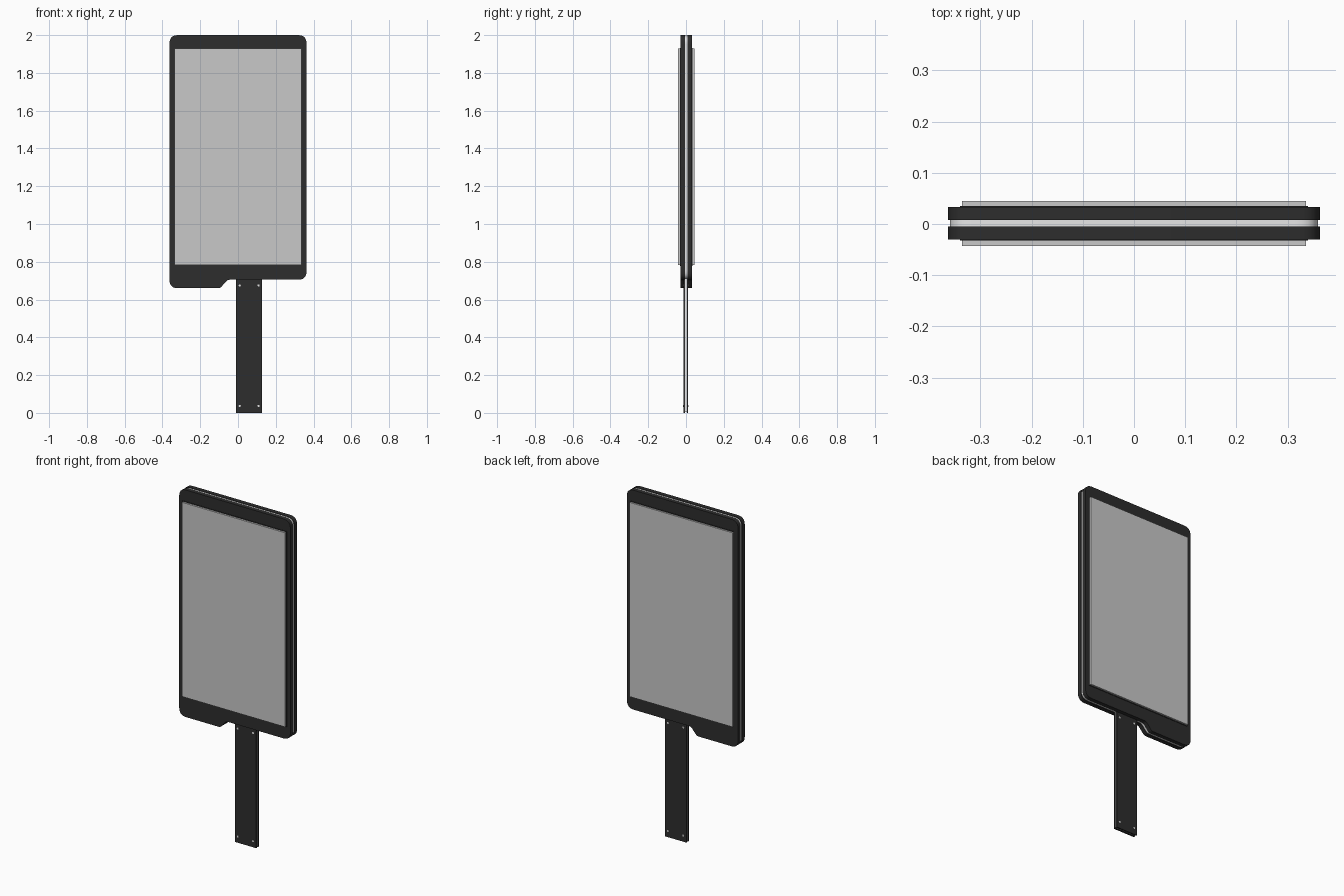
import bpy, bmesh, math
from mathutils import Vector

cube = bpy.data.objects.get("Cube")
if cube:
    bpy.data.objects.remove(cube, do_unlink=True)


def material(name, rgb, rough=0.6):
    m = bpy.data.materials.new(name)
    m.use_nodes = True
    m.diffuse_color = (*rgb, 1)
    bsdf = m.node_tree.nodes["Principled BSDF"]
    bsdf.inputs["Base Color"].default_value = (*rgb, 1)
    bsdf.inputs["Roughness"].default_value = rough
    return m


BLACK = material("black metal", (0.026, 0.026, 0.026))
GREY = material("screen grey", (0.58, 0.58, 0.58))
WHITE = material("light white", (0.85, 0.85, 0.85))


def finish(name, bm, mat, smooth=True):
    bmesh.ops.recalc_face_normals(bm, faces=bm.faces)
    mesh = bpy.data.meshes.new(name)
    bm.to_mesh(mesh)
    bm.free()
    mesh.materials.append(mat)
    obj = bpy.data.objects.new(name, mesh)
    bpy.context.collection.objects.link(obj)
    if smooth:
        bpy.ops.object.select_all(action="DESELECT")
        obj.select_set(True)
        bpy.context.view_layer.objects.active = obj
        bpy.ops.object.shade_smooth_by_angle(angle=math.radians(30))
    return obj


def rounded(corners, steps=6):
    """Round each (x, z, radius) corner of an outline with a curve."""
    pts = []
    for i, (x, z, r) in enumerate(corners):
        p = Vector((x, z))
        a = Vector(corners[i - 1][:2]) - p
        b = Vector(corners[(i + 1) % len(corners)][:2]) - p
        a, b = p + a.normalized() * r, p + b.normalized() * r
        for k in range(steps + 1 if r else 1):
            t = k / steps
            pts.append(a * (1 - t) ** 2 + p * 2 * t * (1 - t) + b * t * t)
    return pts


def slab(name, outline, y0, y1, mat):
    bm = bmesh.new()
    face = bm.faces.new([bm.verts.new((p.x, y0, p.y)) for p in outline])
    ext = bmesh.ops.extrude_face_region(bm, geom=[face])
    verts = [v for v in ext["geom"] if isinstance(v, bmesh.types.BMVert)]
    bmesh.ops.translate(bm, verts=verts, vec=(0, y1 - y0, 0))
    return finish(name, bm, mat)


def box(x0, x1, z0, z1):
    return rounded([(x0, z0, 0), (x1, z0, 0), (x1, z1, 0), (x0, z1, 0)])


def case_outline(d):
    """Case silhouette with the stepped lower edge, pulled in by d."""
    w, r = 0.363 - d, 0.045
    return rounded([
        (-w, 0.66 + d, r), (-0.095, 0.66 + d, 0.012), (-0.055, 0.705 + d, 0.012),
        (w, 0.705 + d, r), (w, 2 - d, r), (-w, 2 - d, r)])


# Case: two dark shells around a light band
slab("front_case", case_outline(0), -0.03, -0.005, BLACK)
slab("light_band", case_outline(0.003), -0.005, 0.008, WHITE)
slab("back_case", case_outline(0), 0.008, 0.033, BLACK)

# Screens with a thin dark seat around each
for side, y0, y1 in (("front", -0.029, -0.043), ("back", 0.032, 0.045)):
    s = math.copysign(1, y1)
    slab(side + "_screen_seat", box(-0.34, 0.34, 0.778, 1.932), y0, y0 + s * 0.003, BLACK)
    slab(side + "_screen", box(-0.336, 0.336, 0.782, 1.928), y0, y1, GREY)

# Post: two dark plates around a light core
slab("front_post_plate", box(-0.01, 0.128, 0, 0.72), -0.014, -0.004, BLACK)
slab("post_core", box(-0.008, 0.126, 0.004, 0.72), -0.004, 0.004, WHITE)
slab("back_post_plate", box(-0.01, 0.128, 0, 0.72), 0.004, 0.011, BLACK)

# Bolts through the post corners
for i, x in enumerate((0.009, 0.109)):
    for j, z in enumerate((0.037, 0.675)):
        bolt = [Vector((x + 0.006 * math.cos(a * math.tau / 12),
                        z + 0.006 * math.sin(a * math.tau / 12))) for a in range(12)]
        slab(f"post_bolt_{i}{j}", bolt, -0.016, 0.013, WHITE)
